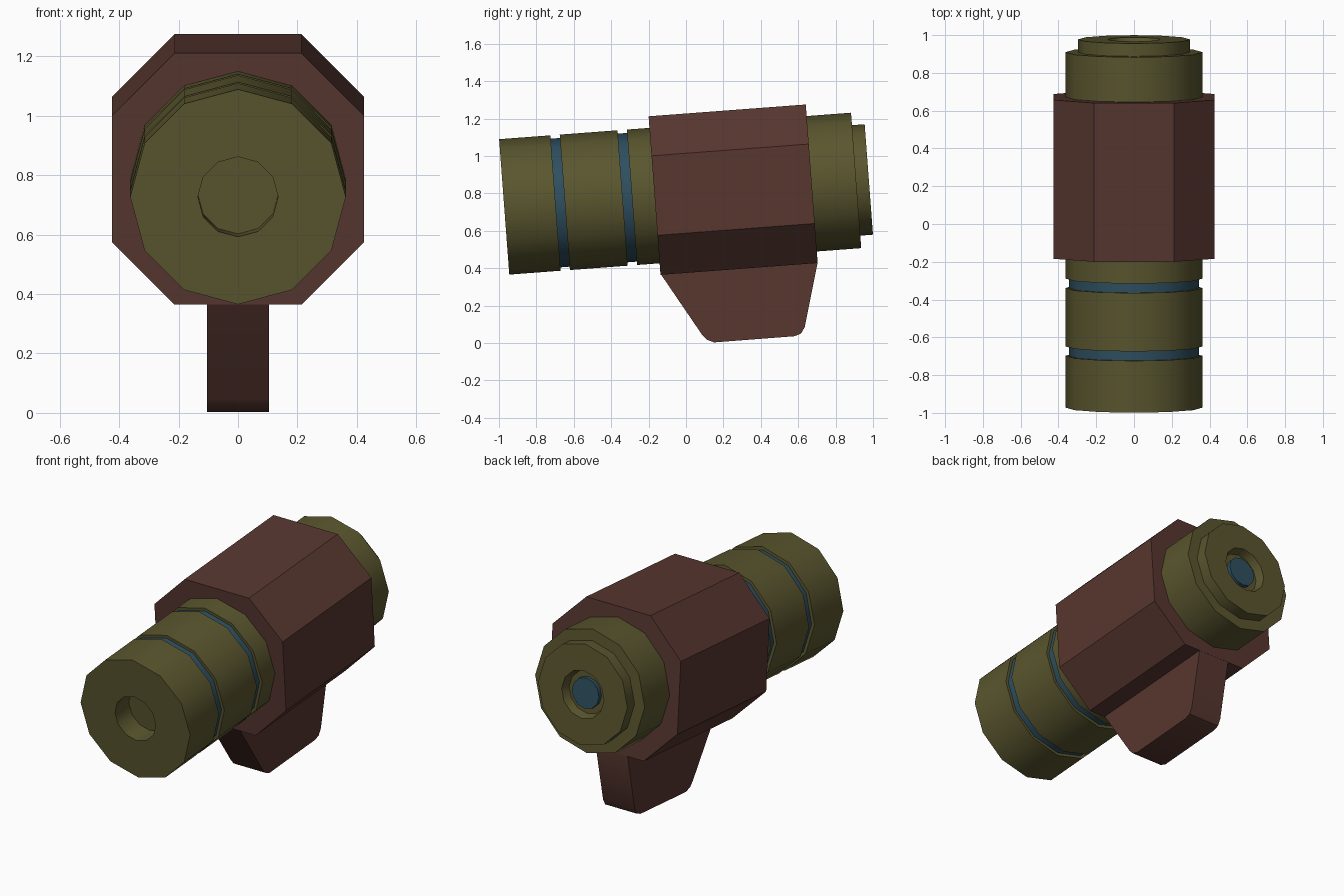
import bpy, bmesh, math

cube = bpy.data.objects.get("Cube")
if cube:
    bpy.data.objects.remove(cube, do_unlink=True)

TILT = math.radians(4.3)          # the whole barrel points slightly up at the back
ORIGIN = (0, -0.972, 0.7275)      # centre of the front end


def material(name, rgb):
    m = bpy.data.materials.new(name)
    m.use_nodes = True
    m.diffuse_color = (*rgb, 1)
    bsdf = m.node_tree.nodes["Principled BSDF"]
    bsdf.inputs["Base Color"].default_value = (*rgb, 1)
    bsdf.inputs["Roughness"].default_value = 0.8
    return m


OLIVE = material("olive", (0.102, 0.093, 0.028))
BROWN = material("brown", (0.098, 0.038, 0.029))
BLUE = material("blue", (0.028, 0.078, 0.117))


def finish(bm, name, mats, tilted=True):
    bmesh.ops.recalc_face_normals(bm, faces=bm.faces)
    mesh = bpy.data.meshes.new(name)
    bm.to_mesh(mesh)
    bm.free()
    ob = bpy.data.objects.new(name, mesh)
    bpy.context.collection.objects.link(ob)
    for m in mats:
        mesh.materials.append(m)
    if tilted:
        ob.location = ORIGIN
        ob.rotation_euler = (TILT, 0, 0)
    bpy.ops.object.select_all(action='DESELECT')
    ob.select_set(True)
    bpy.context.view_layer.objects.active = ob
    bpy.ops.object.shade_smooth_by_angle(angle=math.radians(35))
    return ob


def circle(r, sides=12):
    """Points on a polygon with one corner at the top."""
    return [(r * math.sin(k * math.tau / sides), r * math.cos(k * math.tau / sides))
            for k in range(sides)]


def loft(name, sections, mats, blue_radius=None):
    """Join (outline, distance along the barrel) sections and cap both ends."""
    bm = bmesh.new()
    rings = [[bm.verts.new((x, s, z)) for x, z in pts] for pts, s in sections]
    for a, b in zip(rings, rings[1:]):
        n = len(a)
        for k in range(n):
            f = bm.faces.new((a[k], a[(k + 1) % n], b[(k + 1) % n], b[k]))
            on_groove = blue_radius and all(
                abs(math.hypot(v.co.x, v.co.z) - blue_radius) < 1e-3 for v in f.verts)
            f.material_index = 1 if on_groove else 0
    bm.faces.new(rings[0])
    bm.faces.new(rings[-1])
    return finish(bm, name, mats)


# Barrel: one turned profile with muzzle hole, two blue grooves and a stepped rear
R, GROOVE = 0.363, 0.345
profile = [(0.135, 0.13), (0.135, 0), (R, 0)]
for start in (0.275, 0.635):
    end = start + 0.05
    profile += [(R, start), (GROOVE, start), (GROOVE, end), (R, end)]
profile += [(R, 1.887), (0.296, 1.887), (0.296, 1.955), (0.14, 1.955), (0.125, 1.905)]
loft("barrel", [(circle(r), s) for r, s in profile], [OLIVE, BLUE], GROOVE)

# Rear lens inside the recess
loft("rear_lens", [(circle(0.09), 1.89), (circle(0.09), 1.93)], [BLUE])

# Eight-sided housing
W, C = 0.425, 0.213
octagon = [(C, W), (W, C), (W, -C), (C, -W), (-C, -W), (-W, -C), (-W, C), (-C, W)]
loft("housing", [(octagon, 0.806), (octagon, 1.649)], [BROWN])

# Mounting fin below the housing, with softened lower corners
fin = [(-0.133, 0.365), (0.085, 0.045), (0.11, 0.018), (0.15, 0.003), (0.58, 0.036),
       (0.615, 0.05), (0.635, 0.085), (0.704, 0.43), (0.69, 0.5), (-0.13, 0.44)]
bm = bmesh.new()
side = bm.faces.new([bm.verts.new((-0.105, y, z)) for y, z in fin])
grown = bmesh.ops.extrude_face_region(bm, geom=[side])["geom"]
bmesh.ops.translate(bm, vec=(0.21, 0, 0),
                    verts=[g for g in grown if isinstance(g, bmesh.types.BMVert)])
finish(bm, "mounting_fin", [BROWN], tilted=False)
